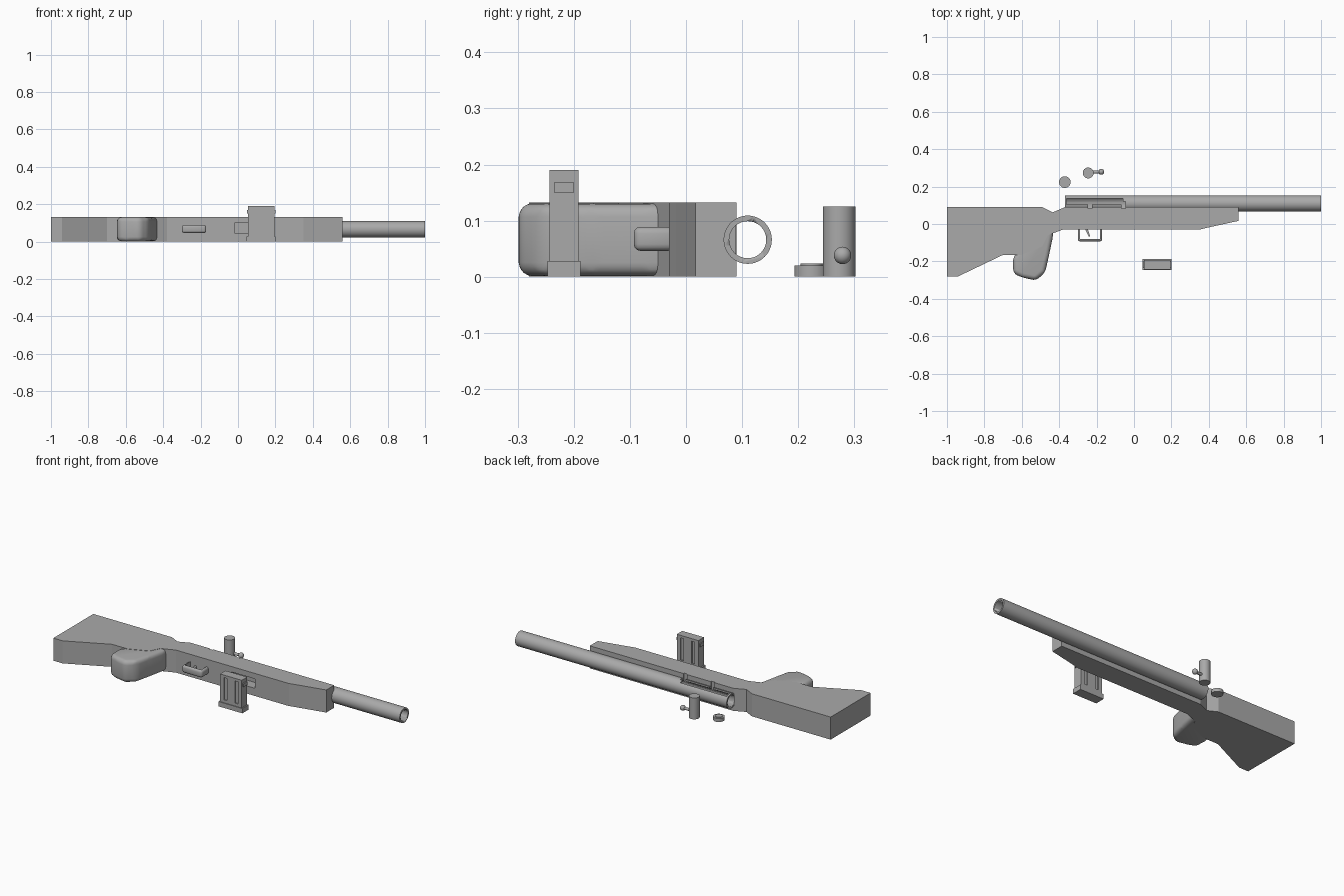
import bpy, bmesh, math
from mathutils import Vector, Matrix

cube = bpy.data.objects.get("Cube")
if cube:
    bpy.data.objects.remove(cube, do_unlink=True)

gray = bpy.data.materials.new("plain_gray")
gray.use_nodes = True
COLOR = (0.4, 0.4, 0.4, 1)
gray.diffuse_color = COLOR
gray.node_tree.nodes["Principled BSDF"].inputs["Base Color"].default_value = COLOR
TOP = 0.132           # thickness of the stock
MID = TOP / 2
BORE_Y = 0.11         # barrel axis


def finish(name, bm, smooth=True):
    bmesh.ops.recalc_face_normals(bm, faces=bm.faces)
    mesh = bpy.data.meshes.new(name)
    bm.to_mesh(mesh)
    bm.free()
    mesh.materials.append(gray)
    ob = bpy.data.objects.new(name, mesh)
    bpy.context.collection.objects.link(ob)
    if smooth:
        activate(ob)
        bpy.ops.object.shade_smooth_by_angle(angle=math.radians(35))
    return ob


def activate(ob):
    bpy.ops.object.select_all(action='DESELECT')
    ob.select_set(True)
    bpy.context.view_layer.objects.active = ob


def prism(name, pts, z0, z1, bevel=0, segments=5):
    bm = bmesh.new()
    face = bm.faces.new([bm.verts.new((x, y, z0)) for x, y in pts])
    ext = bmesh.ops.extrude_face_region(bm, geom=[face])
    verts = [v for v in ext["geom"] if isinstance(v, bmesh.types.BMVert)]
    bmesh.ops.translate(bm, verts=verts, vec=(0, 0, z1 - z0))
    bmesh.ops.recalc_face_normals(bm, faces=bm.faces)
    if bevel:
        bmesh.ops.bevel(bm, geom=bm.edges[:], offset=bevel, segments=segments,
                        profile=0.5, affect='EDGES', clamp_overlap=True)
    return finish(name, bm, bevel > 0)


def box(name, x, y, z, bevel=0):
    pts = [(x[0], y[0]), (x[1], y[0]), (x[1], y[1]), (x[0], y[1])]
    return prism(name, pts, z[0], z[1], bevel, 3)


def rod(name, a, b, r, sides=32):
    a, b = Vector(a), Vector(b)
    turn = (b - a).to_track_quat('Z', 'Y').to_matrix().to_4x4()
    bm = bmesh.new()
    bmesh.ops.create_cone(bm, cap_ends=True, segments=sides, radius1=r, radius2=r,
                          depth=(b - a).length,
                          matrix=Matrix.Translation((a + b) / 2) @ turn)
    return finish(name, bm)


def cut(ob, *cutters):
    for c in cutters:
        mod = ob.modifiers.new("cut", 'BOOLEAN')
        mod.operation = 'DIFFERENCE'
        mod.solver = 'EXACT'
        mod.object = c
        activate(ob)
        bpy.ops.object.modifier_apply(modifier=mod.name)
        bpy.data.objects.remove(c, do_unlink=True)


def notches():
    # handle notches beside the receiver slot
    return [box("notch_cutter", (x, x + 0.022), (0.083, 0.12), (0.085, 0.2))
            for x in (-0.246, -0.068)]


# Stock: butt and forend in one flat outline, with thumb notch and barrel channel
stock = prism("stock", [
    (-1, 0.09), (-1, -0.28), (-0.94, -0.28), (-0.70, -0.165), (-0.60, -0.165),
    (-0.49, -0.12), (-0.46, -0.06), (-0.38, -0.03), (0.35, -0.03), (0.40, -0.018),
    (0.56, 0.017), (0.56, 0.09), (-0.37, 0.09), (-0.435, 0.062), (-0.49, 0.09)], 0, TOP)
cut(stock,
    rod("channel_cutter", (-0.372, BORE_Y, MID), (0.7, BORE_Y, MID), 0.0425),
    box("well_cutter", (-0.02, 0.13), (-0.1, 0.03), (0.045, 0.1)),
    *notches())

# Rounded pistol grip
prism("grip", [
    (-0.50, 0.075), (-0.435, 0.045), (-0.432, -0.06), (-0.455, -0.17), (-0.475, -0.26),
    (-0.525, -0.302), (-0.60, -0.285), (-0.645, -0.265), (-0.648, -0.18), (-0.60, -0.12),
    (-0.53, -0.05)], 0.0015, TOP - 0.0015, 0.024)

# Barrel: open tube with the receiver slot
barrel = rod("barrel", (-0.37, BORE_Y, MID), (1, BORE_Y, MID), 0.043, 48)
cut(barrel,
    rod("bore_cutter", (-0.5, BORE_Y, MID), (1.1, BORE_Y, MID), 0.033, 48),
    box("slot_cutter", (-0.36, -0.06), (0.103, 0.137), (0.08, 0.2)),
    *notches())

# Trigger guard and trigger
guard = box("trigger_guard", (-0.30, -0.17), (-0.093, -0.02), (0.046, 0.089), 0.012)
cut(guard, box("guard_cutter", (-0.288, -0.182), (-0.081, -0.03), (0, 0.2)))
prism("trigger", [(-0.262, -0.028), (-0.247, -0.028), (-0.234, -0.066), (-0.241, -0.068)],
      0.059, 0.075)

# Loose magazine with foot, side tabs and long grooves
mag = box("magazine", (0.054, 0.194), (-0.243, -0.192), (0.02, 0.19))
for y in (-0.25, -0.198):
    cut(mag, *[box("groove_cutter", (x, x + 0.02), (y, y + 0.013), (0.045, 0.175))
               for x in (0.078, 0.15)])
box("magazine_foot", (0.046, 0.201), (-0.247, -0.188), (0, 0.028))
for x in (0.047, 0.192):
    box("magazine_tab", (x, x + 0.009), (-0.235, -0.2), (0.15, 0.168))

# Loose bolt with handle and ball
rod("bolt", (-0.245, 0.273, 0), (-0.245, 0.273, 0.125), 0.029)
rod("bolt_handle", (-0.245, 0.276, 0.038), (-0.175, 0.279, 0.038), 0.008, 16)
bm = bmesh.new()
bmesh.ops.create_uvsphere(bm, u_segments=24, v_segments=16, radius=0.0155,
                          matrix=Matrix.Translation((-0.175, 0.279, 0.038)))
finish("bolt_knob", bm)

# Loose end cap
cap = rod("end_cap", (-0.37, 0.224, 0), (-0.37, 0.224, 0.02), 0.031)
rod("cap_boss", (-0.37, 0.224, 0.015), (-0.37, 0.224, 0.0235), 0.02)
